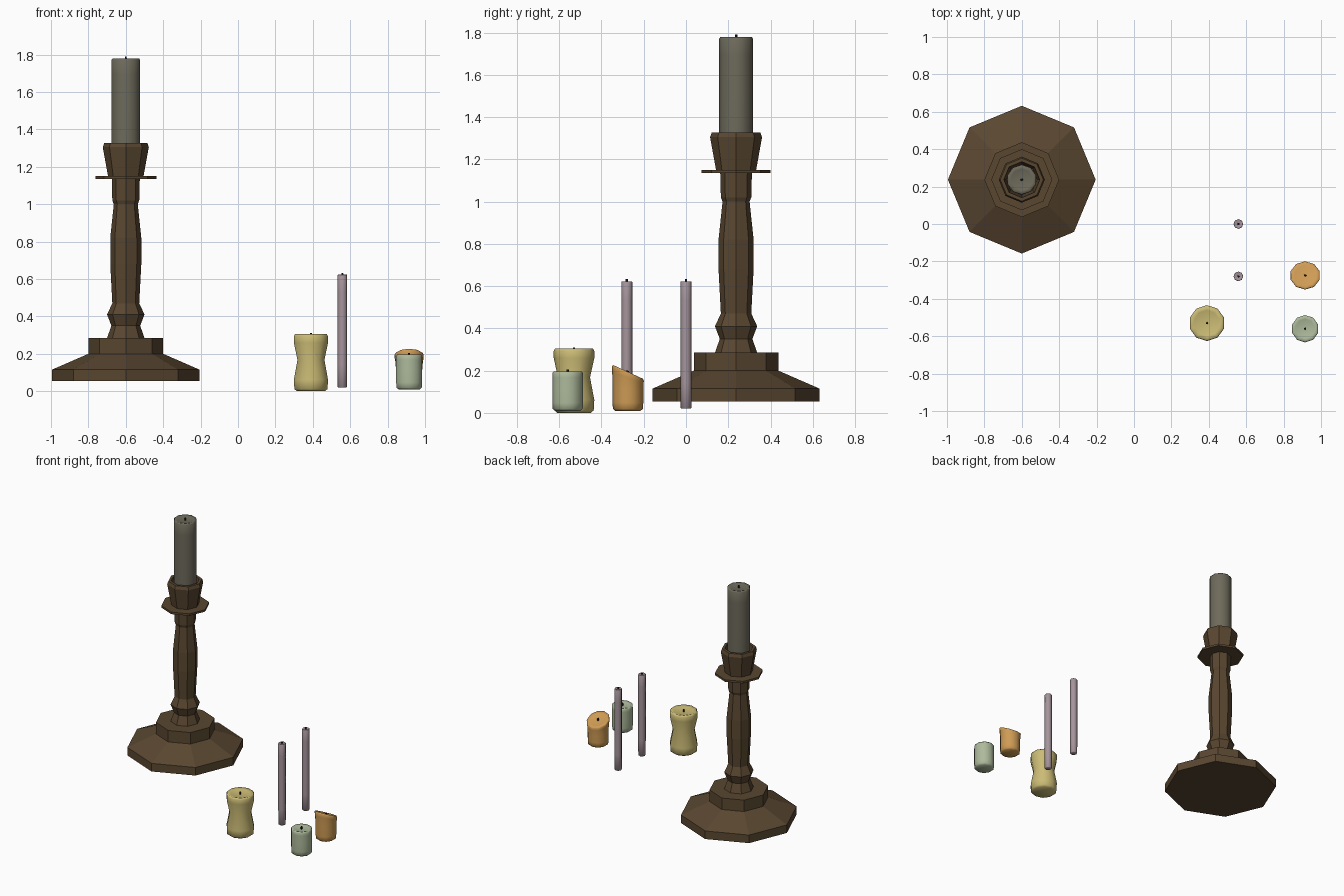
import bpy, bmesh, math

if "Cube" in bpy.data.objects:
    bpy.data.objects.remove(bpy.data.objects["Cube"])


def material(name, col):
    m = bpy.data.materials.new(name)
    m.diffuse_color = (*col, 1)
    m.use_nodes = True
    m.node_tree.nodes["Principled BSDF"].inputs["Base Color"].default_value = m.diffuse_color
    return m


def lathe(name, profile, sides, loc, mat, smooth=False, deform=None):
    """Spin (radius, z) points around z; a radius of 0 becomes a pole."""
    bm = bmesh.new()
    rings = []
    for r, z in profile:
        if r == 0:
            rings.append([bm.verts.new((0, 0, z))] * sides)
        else:
            rings.append([bm.verts.new((r * math.sin(2 * math.pi * i / sides),
                                        r * math.cos(2 * math.pi * i / sides), z))
                          for i in range(sides)])
    for a, b in zip(rings, rings[1:]):
        for i in range(sides):
            j = (i + 1) % sides
            bm.faces.new(list(dict.fromkeys((a[i], a[j], b[j], b[i]))))
    bmesh.ops.recalc_face_normals(bm, faces=bm.faces[:])
    if deform:
        for v in bm.verts:
            deform(v.co)
    me = bpy.data.meshes.new(name)
    bm.to_mesh(me)
    bm.free()
    ob = bpy.data.objects.new(name, me)
    bpy.context.collection.objects.link(ob)
    ob.location = loc
    me.materials.append(mat)
    if smooth:
        me.shade_smooth()
    return ob


wood = material("wood", (0.10, 0.062, 0.03))
wick_mat = material("wick_dark", (0.015, 0.012, 0.01))


def candle(name, loc, r, h, col, sides=10, waist=1.0, wick=0.01, deform=None):
    # body with softened edges and a shallow melted dish on top
    e = r * 0.12
    profile = [(0, 0), (r - 1.5 * e, 0), (r * 0.97, e), (r, h * 0.2),
               (r * waist, h * 0.55), (r, h * 0.85), (r, h - e), (r * 0.93, h),
               (r * 0.72, h - e * 0.6), (0, h - e)]
    lathe(name, profile, sides, loc, material(name + "_wax", col), True, deform)
    # wick
    top = h - e
    wr = min(0.007, r * 0.25)
    lathe(name + "_wick", [(0, top - 0.01), (wr, top - 0.01), (wr * 0.8, h + wick), (0, h + wick)],
          6, loc, wick_mat, False, deform)


# candlestick: stepped octagonal foot, turned stem, drip plate, hollow cup
stick = [(0, 0.055), (0.395, 0.055), (0.395, 0.115), (0.2, 0.2), (0.2, 0.285),
         (0.1, 0.285), (0.077, 0.35), (0.1, 0.41), (0.072, 0.47), (0.083, 0.68),
         (0.083, 0.82), (0.064, 1.0), (0.072, 1.02), (0.075, 1.135),
         (0.163, 1.135), (0.163, 1.15), (0.095, 1.15), (0.123, 1.305),
         (0.115, 1.328), (0.096, 1.328), (0.082, 1.2), (0, 1.2)]
lathe("candlestick", stick, 8, (-0.6, 0.237, 0), wood)

# candle standing in the cup
candle("tall_candle", (-0.6, 0.237, 1.2), 0.08, 0.58, (0.155, 0.145, 0.105))

# loose pillar candles
candle("waisted_candle", (0.39, -0.53, 0), 0.096, 0.305, (0.60, 0.50, 0.18), waist=0.79, wick=0.005)
candle("green_candle", (0.915, -0.56, 0.01), 0.073, 0.185, (0.42, 0.49, 0.33))


# slanted candle: the top leans up to the front and flares a little
def slant(co):
    t = max(0, (co.z - 0.04) / 0.145)
    co.z += t * (-0.01 + -0.45 * co.y)
    flare = 1 + 0.11 * max(0, t - 0.7) / 0.3
    co.x *= flare
    co.y *= 1 + (flare - 1) * 0.3


candle("slanted_candle", (0.915, -0.275, 0.01), 0.073, 0.195, (0.62, 0.33, 0.09), wick=0.006, deform=slant)

# pair of slim tapers
for i, y in enumerate((0.0, -0.28)):
    candle(f"taper_candle_{i + 1}", (0.558, y, 0.02), 0.026, 0.603, (0.38, 0.30, 0.33), sides=8)
